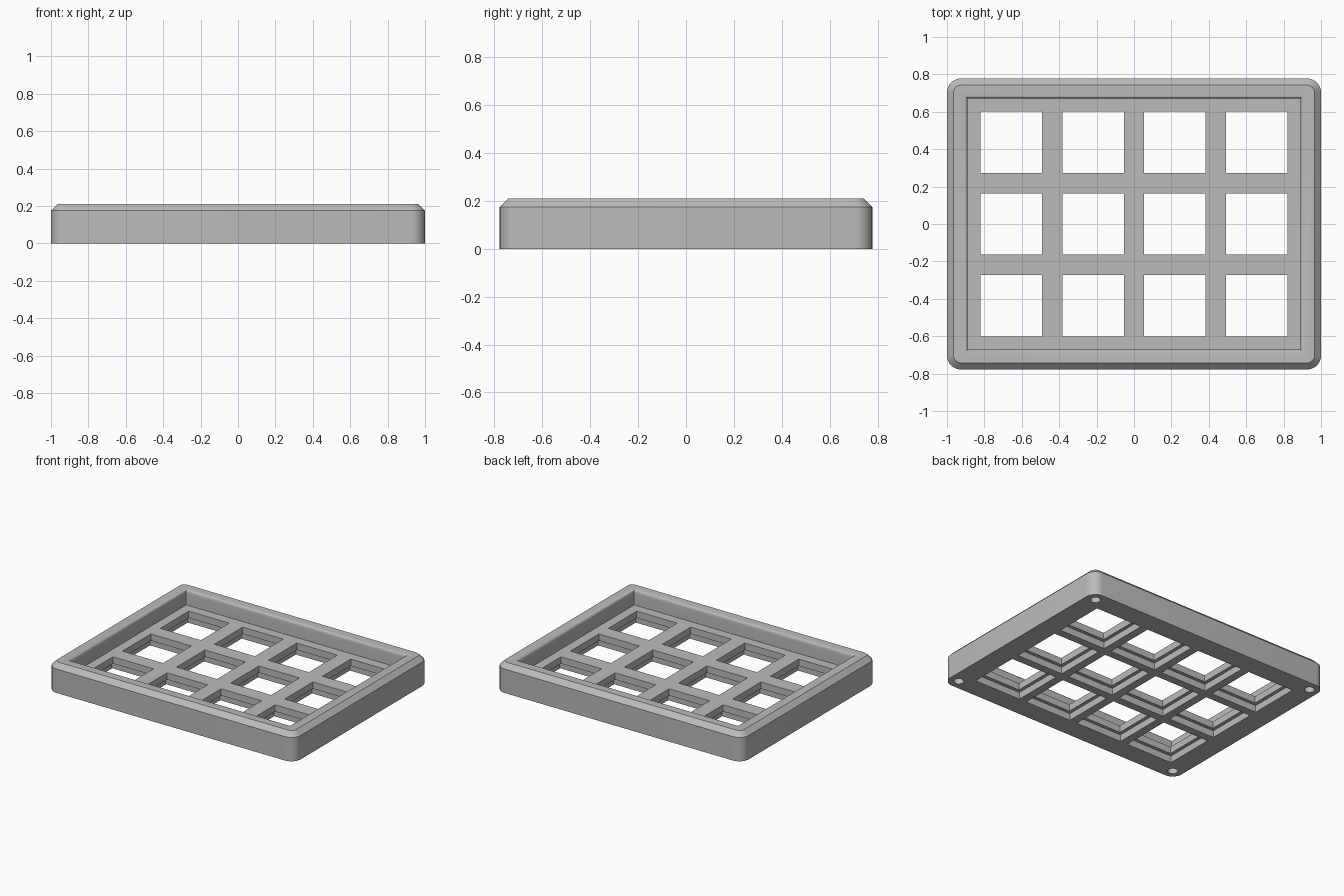
import bpy
import bmesh
from math import sin, cos, pi, radians

cube = bpy.data.objects.get("Cube")
if cube:
    bpy.data.objects.remove(cube, do_unlink=True)

HALF_X, HALF_Y = 1.0, 0.778
HEIGHT, CHAMFER = 0.21, 0.035
TRAY_X, TRAY_Y, FLOOR = 0.89, 0.672, 0.10
PITCH, HOLE = 0.4375, 0.164
LEDGE_Z, LEDGE = 0.05, 0.025

grey = bpy.data.materials.new("plain grey")
grey.use_nodes = True
colour = (0.5, 0.5, 0.5, 1)
grey.diffuse_color = colour
grey.node_tree.nodes["Principled BSDF"].inputs["Base Color"].default_value = colour


def outline(hx, hy, r, steps=8):
    """Rounded rectangle, counter-clockwise; plain rectangle if r is zero."""
    pts = []
    for i, (sx, sy) in enumerate([(1, 1), (-1, 1), (-1, -1), (1, -1)]):
        for k in range(steps + 1 if r else 1):
            a = pi / 2 * (i + k / steps)
            pts.append((sx * (hx - r) + r * cos(a), sy * (hy - r) + r * sin(a)))
    return pts


def loft(bm, sections, cx=0, cy=0):
    """Closed solid through stacked sections of (half x, half y, radius, z)."""
    rings = [[bm.verts.new((cx + x, cy + y, z)) for x, y in outline(hx, hy, r)]
             for hx, hy, r, z in sections]
    n = len(rings[0])
    for low, high in zip(rings, rings[1:]):
        for i in range(n):
            j = (i + 1) % n
            bm.faces.new((low[i], low[j], high[j], high[i]))
    bm.faces.new(rings[0][::-1])
    bm.faces.new(rings[-1])


def make(name, bm):
    mesh = bpy.data.meshes.new(name)
    bmesh.ops.recalc_face_normals(bm, faces=bm.faces)
    bm.to_mesh(mesh)
    bm.free()
    mesh.materials.append(grey)
    ob = bpy.data.objects.new(name, mesh)
    bpy.context.collection.objects.link(ob)
    return ob


# Chamfered outer body
bm = bmesh.new()
loft(bm, [(HALF_X, HALF_Y, 0.075, 0),
          (HALF_X, HALF_Y, 0.075, HEIGHT - CHAMFER),
          (HALF_X - CHAMFER, HALF_Y - CHAMFER, 0.04, HEIGHT)])
case = make("grid_case", bm)

# Tray cutter with a softened upper lip
bm = bmesh.new()
lip = [(TRAY_X, TRAY_Y, 0, FLOOR)]
for k in range(6):
    a = pi / 2 * k / 5
    out = 0.012 * (1 - cos(a))
    lip.append((TRAY_X + out, TRAY_Y + out, 0, HEIGHT - 0.025 * (1 - sin(a))))
lip.append((TRAY_X + 0.012, TRAY_Y + 0.012, 0, HEIGHT + 0.05))
loft(bm, lip)
tray_cutter = make("tray_cutter", bm)

# Stepped window cutters, wider underneath
bm = bmesh.new()
wide = HOLE + LEDGE
for col in range(4):
    for row in range(3):
        loft(bm, [(wide, wide, 0, -0.05), (wide, wide, 0, LEDGE_Z),
                  (HOLE, HOLE, 0, LEDGE_Z), (HOLE, HOLE, 0, FLOOR + 0.05)],
             (col - 1.5) * PITCH, (row - 1) * PITCH)
window_cutter = make("window_cutter", bm)

# Blind corner holes in the underside
bm = bmesh.new()
for sx in (-1, 1):
    for sy in (-1, 1):
        loft(bm, [(0.034, 0.034, 0.0339, -0.05), (0.034, 0.034, 0.0339, 0.1)],
             sx * 0.927, sy * 0.705)
screw_cutter = make("screw_hole_cutter", bm)

# Carve the case
bpy.context.view_layer.objects.active = case
for cutter in (tray_cutter, window_cutter, screw_cutter):
    mod = case.modifiers.new(cutter.name, "BOOLEAN")
    mod.operation = "DIFFERENCE"
    mod.solver = "EXACT"
    mod.object = cutter
    bpy.ops.object.modifier_apply(modifier=mod.name)
    bpy.data.objects.remove(cutter, do_unlink=True)

# Smooth the rounded corners, keep edges crisp
bpy.ops.object.select_all(action="DESELECT")
case.select_set(True)
bpy.ops.object.shade_smooth_by_angle(angle=radians(30))
